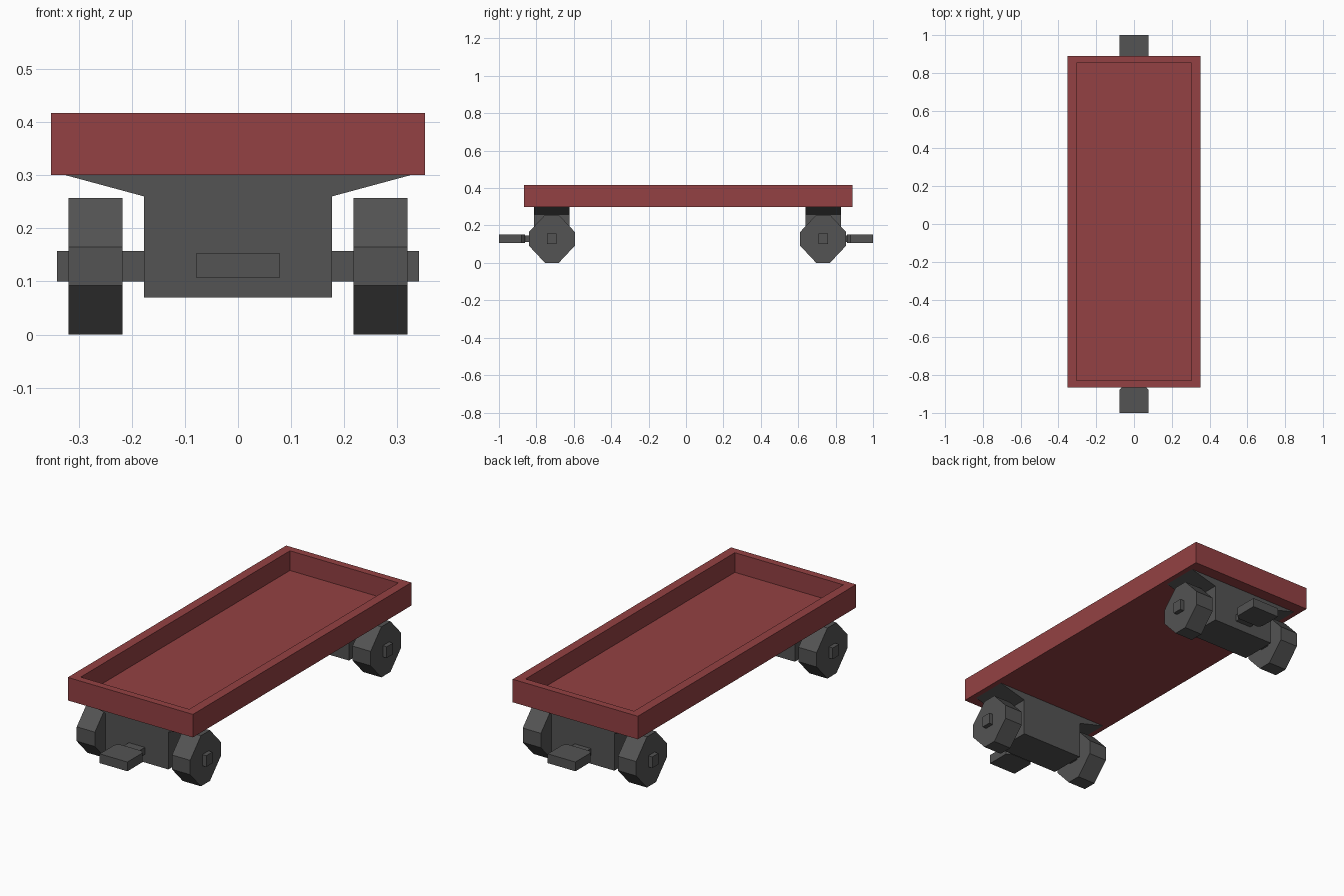
import bpy, bmesh
from mathutils import Vector

if "Cube" in bpy.data.objects:
    bpy.data.objects.remove(bpy.data.objects["Cube"])


def material(name, rgb):
    m = bpy.data.materials.new(name)
    m.diffuse_color = (*rgb, 1)
    m.use_nodes = True
    m.node_tree.nodes["Principled BSDF"].inputs["Base Color"].default_value = m.diffuse_color
    return m


RED = material("dull red", (0.295, 0.053, 0.056))
GREY = material("dark grey", (0.087, 0.087, 0.087))


def finish(bm, name, mat):
    bmesh.ops.recalc_face_normals(bm, faces=bm.faces)
    me = bpy.data.meshes.new(name)
    bm.to_mesh(me)
    bm.free()
    me.materials.append(mat)
    ob = bpy.data.objects.new(name, me)
    bpy.context.collection.objects.link(ob)
    return ob


def prism(name, profile, direction, mat):
    """Extrude a closed 3D profile along a direction."""
    bm = bmesh.new()
    face = bm.faces.new([bm.verts.new(p) for p in profile])
    ext = bmesh.ops.extrude_face_region(bm, geom=[face], use_keep_orig=True)
    verts = [g for g in ext["geom"] if isinstance(g, bmesh.types.BMVert)]
    bmesh.ops.translate(bm, verts=verts, vec=Vector(direction))
    return finish(bm, name, mat)


def box(name, x0, x1, y0, y1, z0, z1, mat):
    return prism(name, [(x0, y0, z0), (x1, y0, z0), (x1, y1, z0), (x0, y1, z0)],
                 (0, 0, z1 - z0), mat)


# Tray: box with its top inset and pushed down
bm = bmesh.new()
bmesh.ops.create_cube(bm, size=1)
for v in bm.verts:
    v.co = Vector((v.co.x * 0.704, v.co.y * 1.755 + 0.0125, v.co.z * 0.117 + 0.3585))
top = max(bm.faces, key=lambda f: f.calc_center_median().z)
bmesh.ops.inset_individual(bm, faces=[top], thickness=0.02)
for v in top.verts:
    v.co.x = 0.305 if v.co.x > 0 else -0.305
    v.co.y = 0.853 if v.co.y > 0 else -0.828
floor = bmesh.ops.extrude_discrete_faces(bm, faces=[top])["faces"][0]
for v in floor.verts:
    v.co.z = 0.317
finish(bm, "tray", RED)

# Wheel trucks and couplers at both ends
for end, s, yc, reach in (("front", -1, -0.717, 0.283), ("rear", 1, 0.733, 0.267)):
    # Axle block with a flared top flange
    half = [(0.177, 0.07), (0.177, 0.26), (0.325, 0.30)]
    outline = half + [(-x, z) for x, z in reversed(half)]
    prism(end + "_axle_block", [(x, yc - 0.095, z) for x, z in outline], (0, 0.19, 0), GREY)
    box(end + "_axle", -0.341, 0.341, yc - 0.025, yc + 0.025, 0.10, 0.157, GREY)

    # Eight-sided wheels
    a, b = 0.123, 0.0365
    octagon = [(a, -b), (a, b), (b, a), (-b, a), (-a, b), (-a, -b), (-b, -a), (b, -a)]
    for side, x in (("left", -0.319), ("right", 0.217)):
        prism(f"{end}_{side}_wheel",
              [(x, yc + p, 0.1285 + q * (1.045 if abs(q) > b else 1)) for p, q in octagon],
              (0.102, 0, 0), GREY)

    # Coupler plate with clipped inner corners, and its neck
    tip, root = yc + s * reach, yc + s * (reach - 0.12)
    prism(end + "_coupler",
          [(-0.078, tip, 0.106), (0.078, tip, 0.106), (0.078, root, 0.106),
           (0.062, root - s * 0.018, 0.106), (-0.062, root - s * 0.018, 0.106),
           (-0.078, root, 0.106)], (0, 0, 0.047), GREY)
    y0, y1 = sorted((yc + s * 0.08, root))
    box(end + "_coupler_neck", -0.045, 0.045, y0, y1, 0.112, 0.147, GREY)
